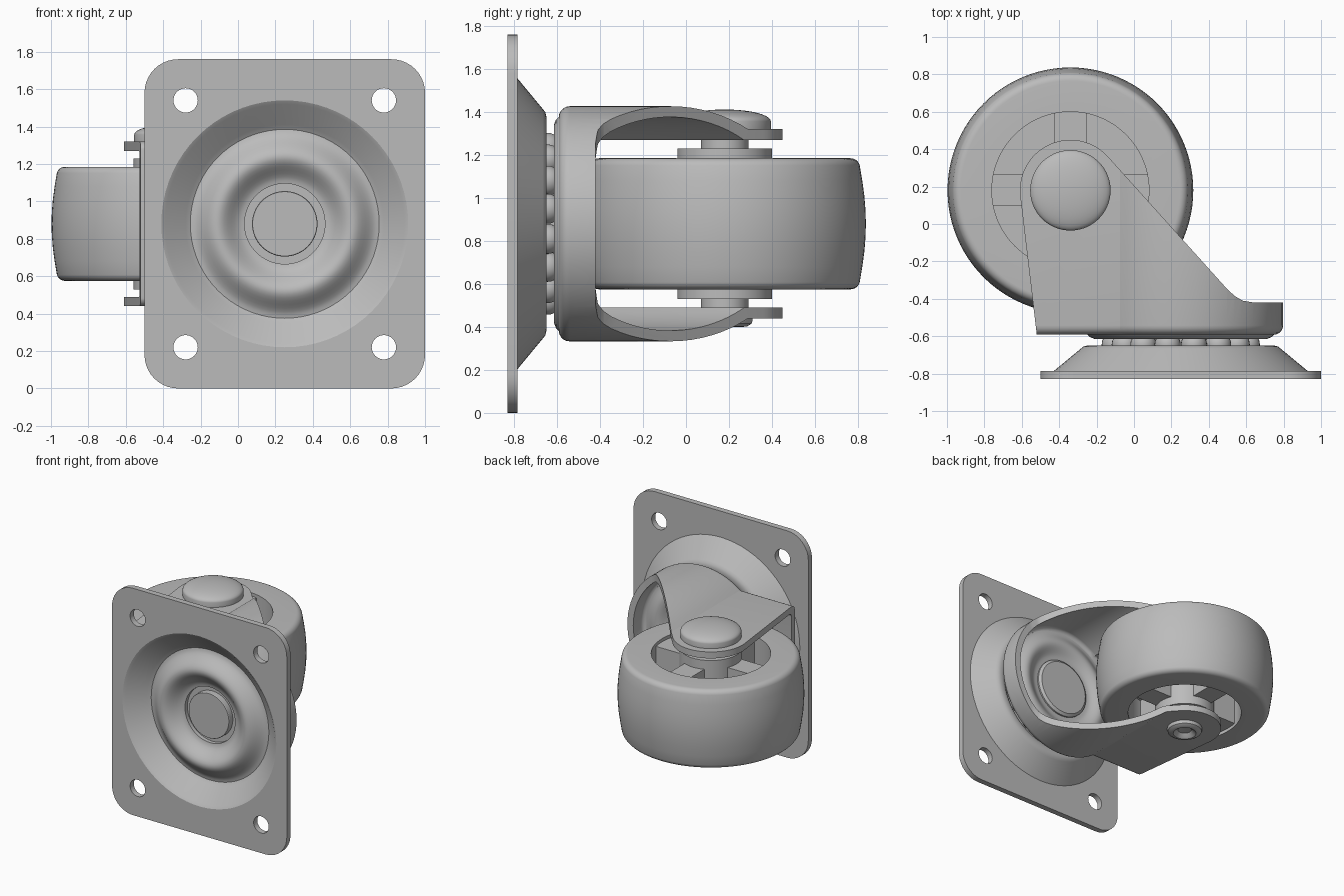
import bpy, bmesh
from math import sin, cos, pi, asin, radians
from mathutils import Vector

if "Cube" in bpy.data.objects:
    bpy.data.objects.remove(bpy.data.objects["Cube"])

grey = bpy.data.materials.new("plain grey metal")
grey.use_nodes = True
grey.diffuse_color = (0.5, 0.5, 0.5, 1)
grey.node_tree.nodes["Principled BSDF"].inputs["Base Color"].default_value = (0.5, 0.5, 0.5, 1)

SWIVEL = Vector((0.25, 0, 0.88))      # swivel axis, runs along y
AXLE = Vector((-0.34, 0.18, 0))       # wheel axis, runs along z
MID = 0.88
parts = []


def finish(name, bm):
    bmesh.ops.remove_doubles(bm, verts=bm.verts, dist=1e-5)
    bmesh.ops.recalc_face_normals(bm, faces=bm.faces)
    mesh = bpy.data.meshes.new(name)
    bm.to_mesh(mesh)
    bm.free()
    mesh.materials.append(grey)
    obj = bpy.data.objects.new(name, mesh)
    bpy.context.collection.objects.link(obj)
    parts.append(obj)
    return obj


def lathe(name, profile, axis, steps=72):
    """Revolve (radius, height) points; a profile off the axis is closed to a ring."""
    bm = bmesh.new()
    if axis == "Y":
        centre, direction = SWIVEL, Vector((0, 1, 0))
    else:
        centre, direction = AXLE, Vector((0, 0, 1))
    verts = [bm.verts.new(centre + Vector((r, 0, 0)) + direction * h) for r, h in profile]
    edges = [bm.edges.new(pair) for pair in zip(verts, verts[1:])]
    if profile[0][0] > 0:
        edges.append(bm.edges.new((verts[-1], verts[0])))
    bmesh.ops.spin(bm, geom=verts + edges, cent=centre, axis=direction,
                   angle=2 * pi, steps=steps, use_merge=True)
    return finish(name, bm)


def prism(name, points, low, high, axis, bevel=0):
    """Extrude an outline along y or z, optionally rounding the low rim."""
    def place(p, h):
        return (p[0], h, p[1]) if axis == "Y" else (p[0], p[1], h)
    bm = bmesh.new()
    base = bm.faces.new([bm.verts.new(place(p, low)) for p in points])
    top = bmesh.ops.extrude_face_region(bm, geom=[base], use_keep_orig=True)
    for v in top["geom"]:
        if isinstance(v, bmesh.types.BMVert):
            v.co = place((v.co.x, v.co.z if axis == "Y" else v.co.y), high)
    bmesh.ops.recalc_face_normals(bm, faces=bm.faces)
    if bevel:
        bmesh.ops.bevel(bm, geom=list(base.edges), offset=bevel, segments=5,
                        profile=0.5, affect="EDGES")
    return finish(name, bm)


def boolean(target, cutter, operation):
    mod = target.modifiers.new("cut", "BOOLEAN")
    mod.operation, mod.object, mod.solver = operation, cutter, "EXACT"
    bpy.context.view_layer.objects.active = target
    bpy.ops.object.modifier_apply(modifier=mod.name)
    parts.remove(cutter)
    bpy.data.objects.remove(cutter)


def arc(cx, cy, r, start, end, n):
    angles = [radians(start + (end - start) * i / n) for i in range(n + 1)]
    return [(cx + r * cos(a), cy + r * sin(a)) for a in angles]


def bump(low, high, centre, half, n=16):
    """Smooth rounded ridge running from the outer radius to the inner one."""
    ts = [1 - 2 * i / n for i in range(n + 1)]
    return [(centre + half * t, low + (high - low) * (1 + cos(pi * t)) / 2) for t in ts]


# Mounting plate with rounded corners, four bolt holes and the opening for the dish
curve = bpy.data.curves.new("mounting_plate", "CURVE")
curve.dimensions, curve.fill_mode, curve.extrude = "2D", "BOTH", 0.0225
corner = 0.18
outline = []
for i, (x, z) in enumerate([(1, 1.76), (-0.5, 1.76), (-0.5, 0), (1, 0)]):
    cx = x - corner if x > 0 else x + corner
    cz = z - corner if z > 0 else z + corner
    outline += arc(cx, cz, corner, 90 * i, 90 * i + 90, 10)
loops = [outline, arc(SWIVEL.x, MID, 0.67, 0, 355, 71)]
loops += [arc(x, z, 0.065, 0, 348.75, 31) for x in (-0.28, 0.78) for z in (0.22, 1.54)]
for loop in loops:
    spline = curve.splines.new("POLY")
    spline.points.add(len(loop) - 1)
    for point, (x, z) in zip(spline.points, loop):
        point.co = (x, z, 0, 1)
    spline.use_cyclic_u = True
helper = bpy.data.objects.new("plate_curve", curve)
bpy.context.collection.objects.link(helper)
mesh = bpy.data.meshes.new_from_object(helper.evaluated_get(bpy.context.evaluated_depsgraph_get()))
bpy.data.objects.remove(helper)
bm = bmesh.new()
bm.from_mesh(mesh)
for v in bm.verts:
    v.co = (v.co.x, -0.8075 - v.co.z, v.co.y)
finish("mounting_plate", bm)

# Pressed dish: sloping wall, rounded ring (bearing groove behind) and centre opening
front = [(0.68, -0.83), (0.66, -0.83), (0.64, -0.818), (0.53, -0.715)]
front += bump(-0.70, -0.785, 0.36, 0.145)
back = [(0.215, -0.65)] + bump(-0.65, -0.735, 0.36, 0.12)[::-1]
back += [(0.50, -0.65), (0.52, -0.655), (0.535, -0.667), (0.68, -0.787)]
lathe("pressed_dish", front + back, "Y")

# King pin with a flange behind the opening and a head inside the fork
lathe("king_pin", [(0, -0.715), (0.172, -0.715), (0.175, -0.71), (0.175, -0.67), (0.23, -0.67),
                   (0.23, -0.53), (0.21, -0.515), (0, -0.515)], "Y")

# Bearing balls
bm = bmesh.new()
for i in range(16):
    a = 2 * pi * (i + 0.5) / 16
    new = bmesh.ops.create_uvsphere(bm, u_segments=20, v_segments=12, radius=0.07)
    bmesh.ops.translate(bm, verts=new["verts"],
                        vec=SWIVEL + Vector((0.36 * cos(a), -0.645, 0.36 * sin(a))))
finish("bearing_balls", bm)

# Fork: U-shaped channel trimmed to the side outline


def channel(radius, half):
    sweep = 180 - math_deg(asin(half / radius))
    return ([(-0.9, MID - half)] + arc(SWIVEL.x, MID, radius, -sweep, sweep, 56)
            + [(-0.9, MID + half)])


def math_deg(a):
    return a * 180 / pi


fork = prism("fork", channel(0.547, 0.44), -0.592, 0.6, "Y", bevel=0.05)
boolean(fork, prism("fork_hollow", channel(0.497, 0.39), -0.542, 0.8, "Y", bevel=0.03), "DIFFERENCE")
side = [(-0.52, -0.7), (-0.52, -0.59)] + arc(AXLE.x, AXLE.y, 0.27, 186, 42, 28)
side += [(0.50, -0.35), (0.54, -0.386), (0.58, -0.41), (0.64, -0.42), (0.95, -0.42), (0.95, -0.7)]
boolean(fork, prism("fork_outline", side, 0.1, 1.7, "Z"), "INTERSECT")

# Upper bearing race pressed into the fork floor
race = [(0.50, -0.59), (0.485, -0.605), (0.46, -0.615), (0.435, -0.615), (0.36, -0.575),
        (0.28, -0.615), (0.2, -0.615), (0.2, -0.545)]
race += bump(-0.541, -0.50, 0.36, 0.11)[::-1]
lathe("bearing_race", race, "Y")

# Wheel tread: crowned tyre with rounded shoulders
upper = [(0.42, 0.305)] + arc(0.585, 0.26, 0.045, 90, 15, 6)
crown = [(0.657 - 0.028 * (z / 0.26) ** 2, z) for z in (0.2, 0.13, 0.06, 0)]
half = upper + crown
tread = half + [(r, -z) for r, z in half[-2::-1]]
lathe("wheel_tread", [(r, MID + z) for r, z in tread], "Z", 96)

# Wheel web, hub and side washers
hub = [(0, 0.39), (0.11, 0.39), (0.11, 0.35), (0.22, 0.35), (0.22, 0.05), (0.43, 0.05)]
lathe("wheel_hub", [(r, MID + z) for r, z in hub] + [(r, MID - z) for r, z in hub[::-1]], "Z")

# Four spokes
bm = bmesh.new()
for dx, dy in ((1, 0), (0, 1), (-1, 0), (0, -1)):
    new = bmesh.ops.create_cube(bm, size=1)
    size = (0.24 if dx else 0.17, 0.24 if dy else 0.17, 0.56)
    bmesh.ops.scale(bm, verts=new["verts"], vec=size)
    bmesh.ops.translate(bm, verts=new["verts"],
                        vec=AXLE + Vector((dx * 0.31, dy * 0.31, MID)))
finish("wheel_spokes", bm)

# Axle: wide domed head above, small hollow rivet below
dome = [(0.215 * sin(a), 1.357 + 0.055 * cos(a)) for a in [pi / 2 * i / 10 for i in range(11)]]
lathe("axle_head", dome + [(0.215, 1.315), (0, 1.315)], "Z")
lathe("axle_rivet", [(0, 0.435), (0.05, 0.43), (0.07, 0.41), (0.085, 0.4), (0.105, 0.403),
                     (0.125, 0.415), (0.13, 0.43), (0.13, 0.445), (0, 0.445)], "Z")

# Smooth shading with sharp edges kept
bpy.ops.object.select_all(action="DESELECT")
for obj in parts:
    obj.select_set(True)
bpy.context.view_layer.objects.active = parts[0]
bpy.ops.object.shade_smooth_by_angle(angle=radians(30))
